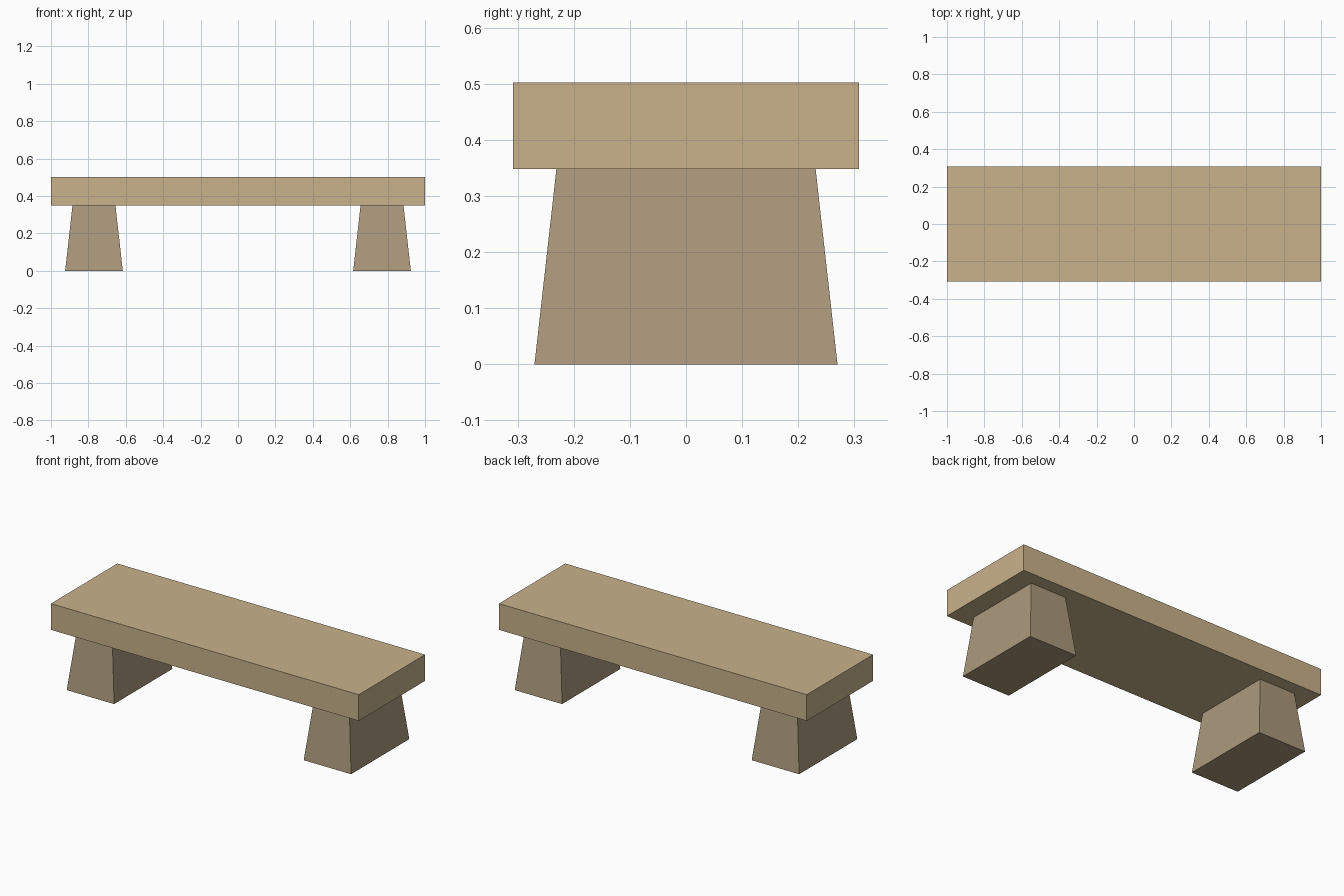
import bpy
import bmesh

cube = bpy.data.objects.get("Cube")
if cube:
    bpy.data.objects.remove(cube, do_unlink=True)


def make_material(name, color):
    mat = bpy.data.materials.new(name)
    mat.use_nodes = True
    mat.diffuse_color = color
    mat.node_tree.nodes["Principled BSDF"].inputs["Base Color"].default_value = color
    return mat


def tapered_block(name, x, bottom, top, z0, z1, mat):
    """Box whose bottom and top half sizes may differ."""
    bm = bmesh.new()
    bmesh.ops.create_cube(bm, size=2)
    for v in bm.verts:
        half, z = (top, z1) if v.co.z > 0 else (bottom, z0)
        v.co = (v.co.x * half[0], v.co.y * half[1], z)
    mesh = bpy.data.meshes.new(name)
    bm.to_mesh(mesh)
    bm.free()
    mesh.materials.append(mat)
    obj = bpy.data.objects.new(name, mesh)
    obj.location.x = x
    bpy.context.collection.objects.link(obj)
    return obj


seat_mat = make_material("light sandstone", (0.578, 0.445, 0.258, 1))
leg_mat = make_material("dark sandstone", (0.407, 0.323, 0.202, 1))

# Seat slab
SEAT_BOTTOM, SEAT_TOP = 0.348, 0.502
seat_half = (1.0, 0.308)
tapered_block("seat", 0, seat_half, seat_half, SEAT_BOTTOM, SEAT_TOP, seat_mat)

# Tapered legs, one at each end
for side, x in (("left", 0.77), ("right", -0.77)):
    tapered_block(side + "_leg", x, (0.154, 0.27), (0.115, 0.231), 0, SEAT_BOTTOM, leg_mat)
